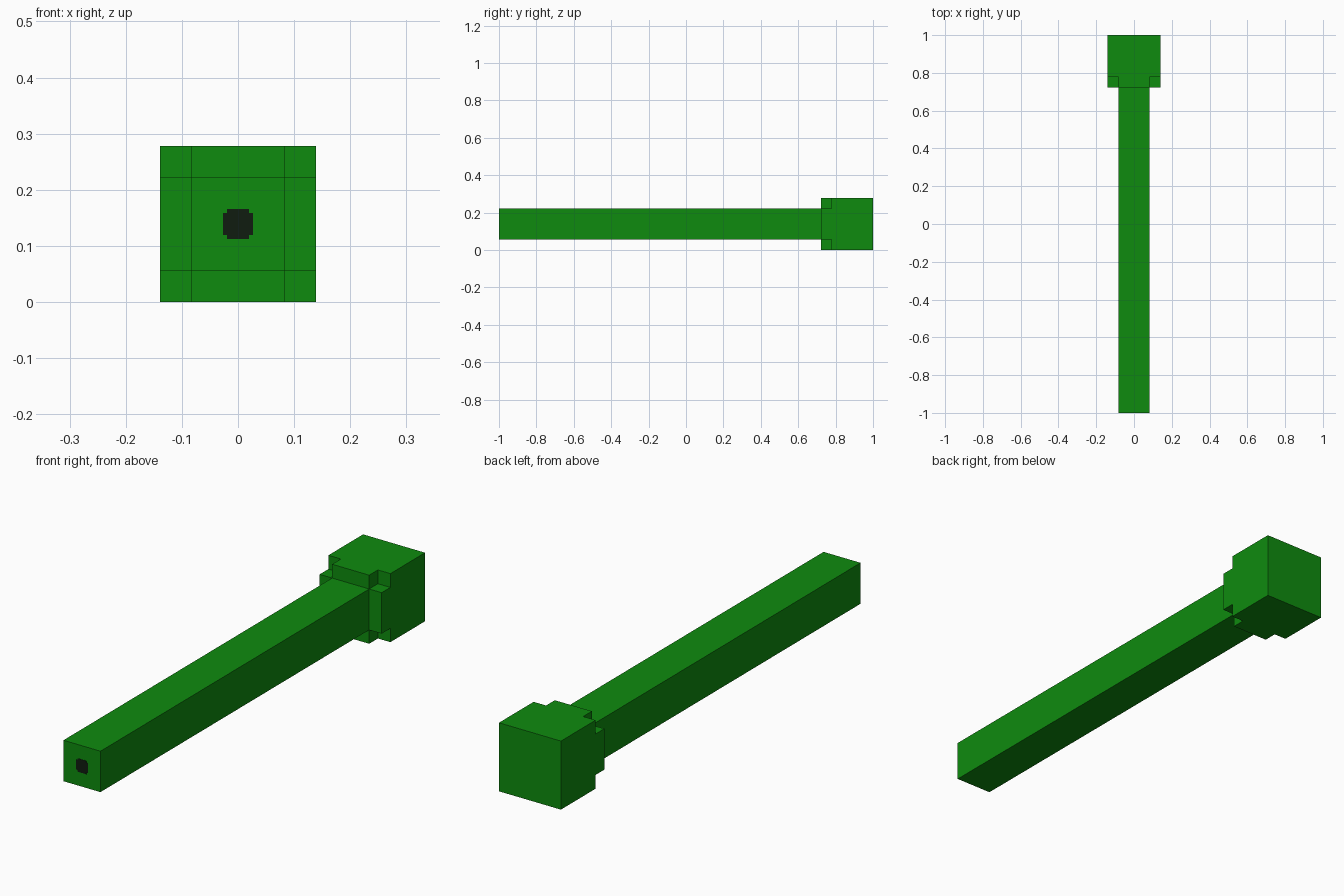
import bpy
import bmesh

# Remove the default cube only
cube = bpy.data.objects.get("Cube")
if cube:
    bpy.data.objects.remove(cube, do_unlink=True)

MID_Z = 0.139    # height of the long axis
HEAD = 0.139     # half width of the head
SHAFT = 0.083    # half width of the shaft


def make_material(name, rgb):
    mat = bpy.data.materials.new(name)
    mat.use_nodes = True
    colour = (*rgb, 1.0)
    mat.diffuse_color = colour
    mat.node_tree.nodes["Principled BSDF"].inputs["Base Color"].default_value = colour
    return mat


def prism(name, profile, y0, y1, mat):
    """Extrude an x/z profile, centred on the long axis, from y0 to y1."""
    bm = bmesh.new()
    face = bm.faces.new([bm.verts.new((x, y0, z)) for x, z in profile])
    extruded = bmesh.ops.extrude_face_region(bm, geom=[face], use_keep_orig=True)
    verts = [v for v in extruded["geom"] if isinstance(v, bmesh.types.BMVert)]
    bmesh.ops.translate(bm, verts=verts, vec=(0, y1 - y0, 0))
    bmesh.ops.recalc_face_normals(bm, faces=bm.faces)
    mesh = bpy.data.meshes.new(name)
    bm.to_mesh(mesh)
    bm.free()
    mesh.materials.append(mat)
    obj = bpy.data.objects.new(name, mesh)
    obj.location.z = MID_Z
    bpy.context.collection.objects.link(obj)
    return obj


def square(h):
    return [(-h, -h), (h, -h), (h, h), (-h, h)]


def cross(outer, inner):
    """Square with notched corners, one quadrant turned four times."""
    points = []
    x_z = [(outer, -inner), (outer, inner), (inner, inner)]
    for _ in range(4):
        points += x_z
        x_z = [(-z, x) for x, z in x_z]
    return points


green = make_material("green", (0.0045, 0.26, 0.0045))
dark = make_material("dark green black", (0.005, 0.012, 0.005))

# Long square shaft
prism("shaft", square(SHAFT), -1.0, 0.722, green)

# Block head with a notched collar where it meets the shaft
prism("head", square(HEAD), 0.778, 1.0, green)
prism("head_collar", cross(HEAD, SHAFT), 0.722, 0.778, green)

# Dark bore mark on the front end
prism("bore_mark", cross(0.027, 0.020), -1.001, -0.999, dark)
